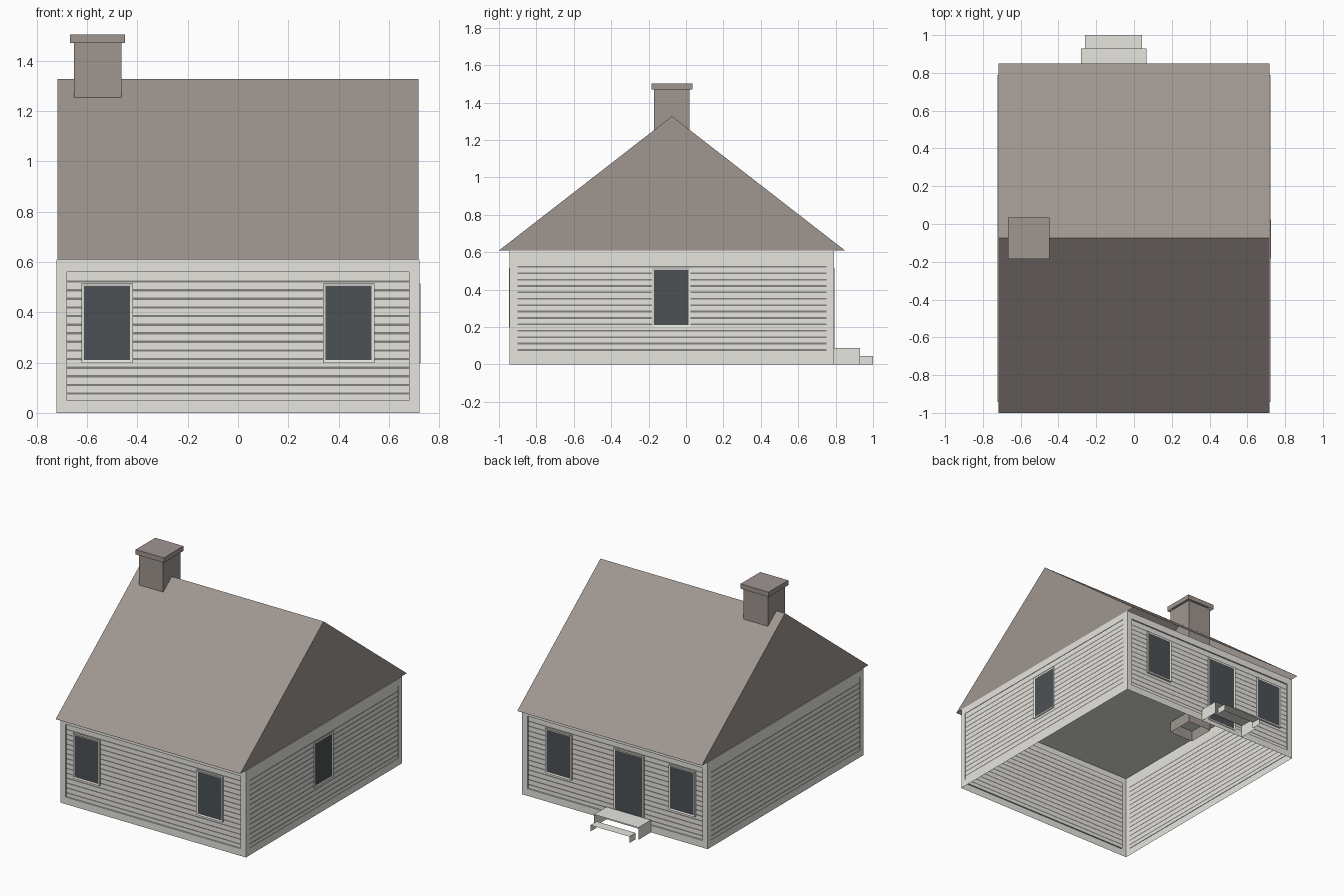
import bpy
import bmesh
from mathutils import Vector

cube = bpy.data.objects.get("Cube")
if cube:
    bpy.data.objects.remove(cube, do_unlink=True)


def material(name, rgb):
    mat = bpy.data.materials.new(name)
    mat.use_nodes = True
    mat.diffuse_color = (*rgb, 1)
    mat.node_tree.nodes["Principled BSDF"].inputs["Base Color"].default_value = (*rgb, 1)
    return mat


SIDING = material("pale grey paint", (0.79, 0.78, 0.735))
GROOVE = material("siding shadow grey", (0.23, 0.225, 0.215))
ROOF = material("warm brown grey", (0.345, 0.303, 0.278))
GLASS = material("dark slate", (0.073, 0.083, 0.09))


def finish(name, bm, *mats):
    mesh = bpy.data.meshes.new(name)
    bm.to_mesh(mesh)
    bm.free()
    for mat in mats:
        mesh.materials.append(mat)
    obj = bpy.data.objects.new(name, mesh)
    bpy.context.collection.objects.link(obj)
    return obj


def add_box(bm, lo, hi, open_sides=()):
    """Add a box; open_sides lists directions whose faces are left out."""
    lo, hi = Vector(lo), Vector(hi)
    verts = bmesh.ops.create_cube(bm, size=1)["verts"]
    for v in verts:
        v.co = (lo + hi) / 2 + v.co * (hi - lo)
    faces = {f for v in verts for f in v.link_faces}
    for f in faces:
        f.normal_update()
    drop = [f for f in faces if any(f.normal.dot(Vector(d)) > 0.9 for d in open_sides)]
    if drop:
        bmesh.ops.delete(bm, geom=drop, context='FACES')


def box(name, lo, hi, mat, open_sides=()):
    bm = bmesh.new()
    add_box(bm, lo, hi, open_sides)
    return finish(name, bm, mat)


UP, DOWN = (0, 0, 1), (0, 0, -1)
HALF_X, FRONT_Y, BACK_Y, EAVE = 0.722, -0.943, 0.79, 0.609

# Wall name: axis of the outward normal, its sign, wall plane, siding recess
WALLS = {
    "front": (1, -1, FRONT_Y, 0.01),
    "back": (1, 1, BACK_Y, 0.01),
    "left": (0, 1, HALF_X, 0.003),
    "right": (0, -1, -HALF_X, 0.003),
}


def on_wall(wall, u, z, out=0):
    """Point at u along a wall and height z, moved outward."""
    axis, sign, plane, _ = WALLS[wall]
    d = plane + sign * out
    return (u, d, z) if axis == 1 else (d, u, z)


def build_wall(wall):
    """Flat border around a recessed siding panel striped with lap lines."""
    axis, sign, _, recess = WALLS[wall]
    ends = (-HALF_X, HALF_X) if axis == 1 else (FRONT_Y, BACK_Y)
    inner = (-0.68, 0.68) if axis == 1 else (-0.902, 0.752)
    bm = bmesh.new()

    def ring(us, zs, out):
        corners = ((us[0], zs[0]), (us[1], zs[0]), (us[1], zs[1]), (us[0], zs[1]))
        return [bm.verts.new(on_wall(wall, u, z, out)) for u, z in corners]

    rings = [ring(ends, (0, EAVE), 0), ring(inner, (0.05, 0.56), 0),
             ring(inner, (0.05, 0.56), -recess)]
    for a, b in zip(rings, rings[1:]):
        for i in range(4):
            j = (i + 1) % 4
            bm.faces.new((a[i], a[j], b[j], b[i]))
    levels = [0.05]
    for k in range(14):
        z = 0.077 + k * 0.0342
        levels += [z - 0.0045, z + 0.0045]
    levels.append(0.56)
    for k, zs in enumerate(zip(levels, levels[1:])):
        bm.faces.new(ring(inner, zs, -recess)).material_index = k % 2
    if (axis == 1) == (sign == 1):
        bmesh.ops.reverse_faces(bm, faces=bm.faces)
    finish(wall + "_wall", bm, SIDING, GROOVE)


def opening(name, wall, u0, u1, z0, z1, border=0.015):
    """Casing with an inset, recessed dark pane."""
    axis, sign, _, recess = WALLS[wall]
    corners = (on_wall(wall, u0, z0, -recess), on_wall(wall, u1, z1, 0.004))
    bm = bmesh.new()
    add_box(bm, [min(c) for c in zip(*corners)], [max(c) for c in zip(*corners)])
    pane = next(f for f in bm.faces if f.normal[axis] * sign > 0.9)
    bmesh.ops.inset_region(bm, faces=[pane], thickness=border, depth=-0.003)
    pane.material_index = 1
    finish(name, bm, SIDING, GLASS)


# Walls and ceiling, open below
for wall in WALLS:
    build_wall(wall)
bm = bmesh.new()
bm.faces.new([bm.verts.new((x, y, EAVE - 0.002)) for x, y in (
    (-HALF_X, FRONT_Y), (-HALF_X, BACK_Y), (HALF_X, BACK_Y), (HALF_X, FRONT_Y))])
finish("ceiling", bm, SIDING)

# Windows and door
for wall in ("front", "back"):
    opening(wall + "_window_right", wall, -0.622, -0.418, 0.199, 0.515)
    opening(wall + "_window_left", wall, 0.338, 0.542, 0.199, 0.515)
opening("side_window", "left", -0.182, 0.024, 0.199, 0.515)
opening("back_door", "back", -0.222, 0.008, 0.03, 0.515)

# Gabled roof: triangular profile swept along x, open underneath
ROOF_X = 0.718
bm = bmesh.new()
profile = [(-1.0, EAVE), (0.85, EAVE), (-0.075, 1.327)]
gable = bm.faces.new([bm.verts.new((-ROOF_X, y, z)) for y, z in profile])
swept = bmesh.ops.extrude_face_region(bm, geom=[gable], use_keep_orig=True)["geom"]
bmesh.ops.translate(bm, vec=(2 * ROOF_X, 0, 0),
                    verts=[g for g in swept if isinstance(g, bmesh.types.BMVert)])
bmesh.ops.recalc_face_normals(bm, faces=bm.faces)
underside = [f for f in bm.faces if f.normal.z < -0.9]
bmesh.ops.delete(bm, geom=underside, context='FACES')
finish("roof", bm, ROOF)

# Chimney shaft and cap
box("chimney_shaft", (-0.651, -0.17, 0.53), (-0.463, 0.02, 1.47), ROOF, (UP, DOWN))
box("chimney_cap", (-0.667, -0.184, 1.469), (-0.448, 0.034, 1.503), ROOF, (DOWN,))

# Back steps: treads and side panels, no risers
RISERS = ((0, 1, 0), (0, -1, 0), DOWN)
box("upper_step", (-0.28, BACK_Y, 0), (0.065, 0.93, 0.087), SIDING, RISERS)
box("lower_step", (-0.26, 0.93, 0), (0.043, 1.0, 0.044), SIDING, RISERS)
